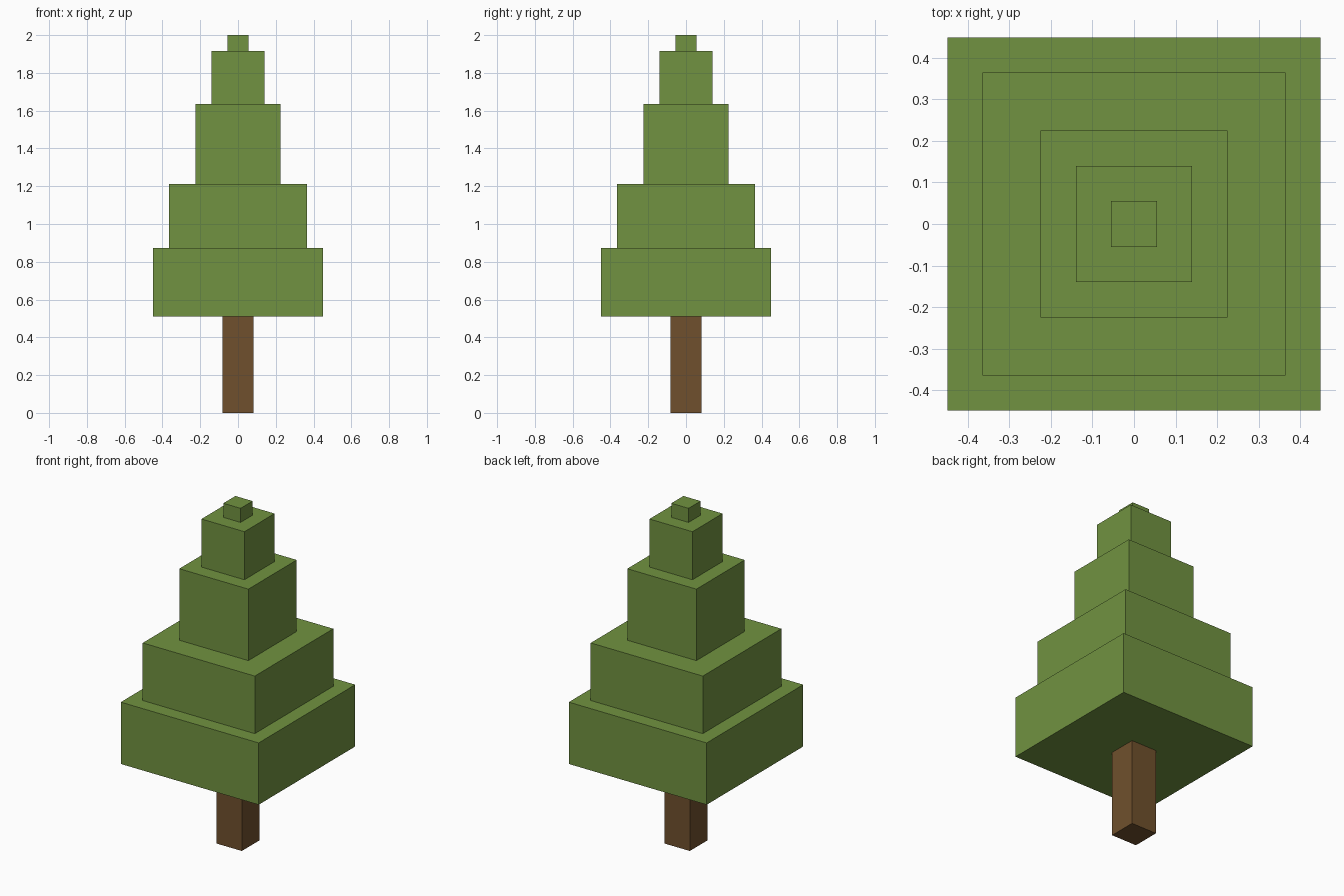
import bpy
import bmesh
from mathutils import Matrix

cube = bpy.data.objects.get("Cube")
if cube:
    bpy.data.objects.remove(cube, do_unlink=True)


def make_material(name, color):
    mat = bpy.data.materials.new(name)
    mat.use_nodes = True
    mat.diffuse_color = color
    mat.node_tree.nodes["Principled BSDF"].inputs["Base Color"].default_value = color
    return mat


def make_box(name, half_width, z_low, z_high, mat):
    """Square block centred on the z axis."""
    bm = bmesh.new()
    size = Matrix.Diagonal((2 * half_width, 2 * half_width, z_high - z_low, 1))
    place = Matrix.Translation((0, 0, (z_low + z_high) / 2))
    bmesh.ops.create_cube(bm, size=1, matrix=place @ size)
    mesh = bpy.data.meshes.new(name)
    bm.to_mesh(mesh)
    bm.free()
    mesh.materials.append(mat)
    obj = bpy.data.objects.new(name, mesh)
    bpy.context.collection.objects.link(obj)
    return obj


leaf_green = make_material("leaf green", (0.165, 0.290, 0.052, 1))
bark_brown = make_material("bark brown", (0.162, 0.081, 0.026, 1))

# Trunk
make_box("trunk", 0.083, 0, 0.51, bark_brown)

# Foliage tiers, stacked from bottom to top: half width, top height
tiers = [(0.449, 0.874), (0.365, 1.213), (0.225, 1.634), (0.14, 1.917), (0.056, 2.0)]
z = 0.51
for i, (half_width, top) in enumerate(tiers, 1):
    make_box(f"foliage_tier_{i}", half_width, z, top, leaf_green)
    z = top
